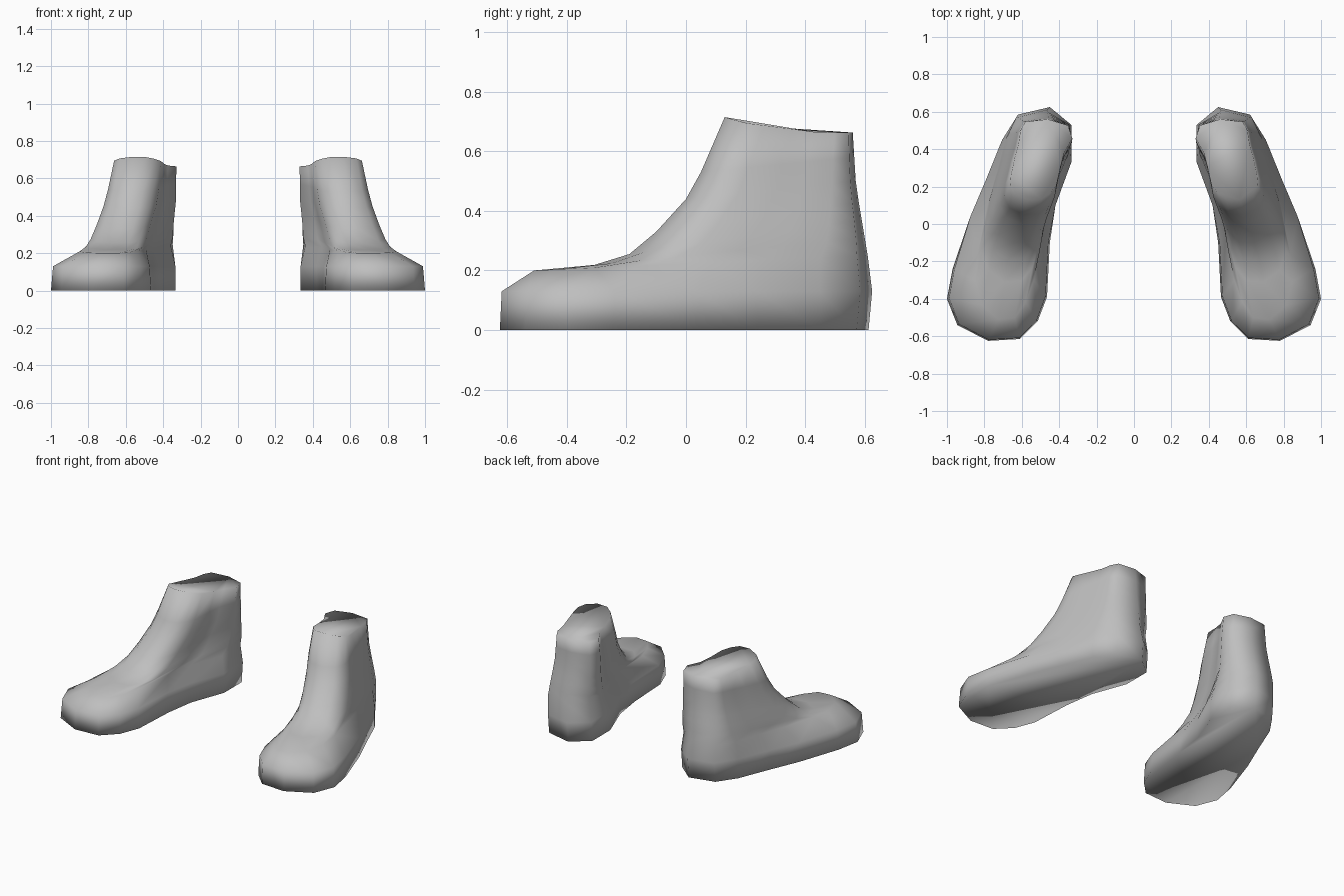
import bpy
import bmesh

cube = bpy.data.objects.get("Cube")
if cube:
    bpy.data.objects.remove(cube, do_unlink=True)

grey = bpy.data.materials.new("plain_grey")
grey.use_nodes = True
colour = (0.52, 0.52, 0.52, 1)
grey.diffuse_color = colour
grey.node_tree.nodes["Principled BSDF"].inputs["Base Color"].default_value = colour

# Sole outline, from the inside of the heel round the outer side and toe
OUTLINE = [(.335, .53), (.45, .625), (.62, .585), (.705, .45), (.79, .24),
           (.875, .04), (.97, -.24), (1, -.40), (.945, -.54), (.78, -.625),
           (.61, -.615), (.515, -.52), (.465, -.39), (.45, -.10), (.42, .10),
           (.335, .33)]

# Upper rings: toe end (x, y, z, half width), heel end, outward bow
RINGS = [((.70, -.51, .20, .15), (.475, .61, .25, .20), .16),
         ((.665, -.31, .218, .15), (.472, .60, .31, .195), .13),
         ((.645, -.19, .255, .145), (.47, .59, .37, .187), .11),
         ((.62, -.10, .33, .14), (.468, .58, .43, .18), .08),
         ((.585, 0, .44, .137), (.466, .57, .50, .172), .05),
         ((.565, .05, .53, .133), (.467, .565, .58, .165), .03),
         ((.545, .13, .715, .12), (.468, .56, .663, .158), 0)]


def mix(a, b, t):
    return a + (b - a) * t


def outline_params():
    """Each outline point as (position from toe to heel, sideways fraction)."""
    for x, y in OUTLINE:
        s = (y + .625) / 1.25
        axis = mix(.73, .46, s) + .24 * s * (1 - s)
        yield s, (x - axis) / mix(.29, .20, s)


def upper_ring(toe, heel, bow):
    points = []
    for s, side in outline_params():
        x, y, z, width = (mix(a, b, s) for a, b in zip(toe, heel))
        if toe[2] > heel[2]:
            # collar dips quickly behind the front of the ankle
            z = mix(heel[2], toe[2], (1 - s) ** 2.6)
        points.append((x + bow * s * (1 - s) + side * width, y, z))
    return points


def make_shoe(name, sign):
    bottom = [(x, y - .012 * (y > .5), 0) for x, y in OUTLINE]
    welt = [(mix(.68, x, .965) if y < 0 else x, y * .99 if y < 0 else y, .13)
            for x, y in OUTLINE]
    layers = [bottom, welt] + [upper_ring(*ring) for ring in RINGS]
    bm = bmesh.new()
    loops = [[bm.verts.new((sign * x, y, z)) for x, y, z in layer]
             for layer in layers]
    count = len(OUTLINE)
    # walls between neighbouring rings
    for low, high in zip(loops, loops[1:]):
        for i in range(count):
            j = (i + 1) % count
            bm.faces.new((low[i], low[j], high[j], high[i]))
    # sole and top cap
    bm.faces.new(loops[0])
    bm.faces.new(loops[-1])
    bmesh.ops.recalc_face_normals(bm, faces=bm.faces)
    for face in bm.faces:
        face.smooth = True
    mesh = bpy.data.meshes.new(name)
    bm.to_mesh(mesh)
    bm.free()
    mesh.materials.append(grey)
    shoe = bpy.data.objects.new(name, mesh)
    bpy.context.collection.objects.link(shoe)


make_shoe("left_shoe", 1)
make_shoe("right_shoe", -1)
